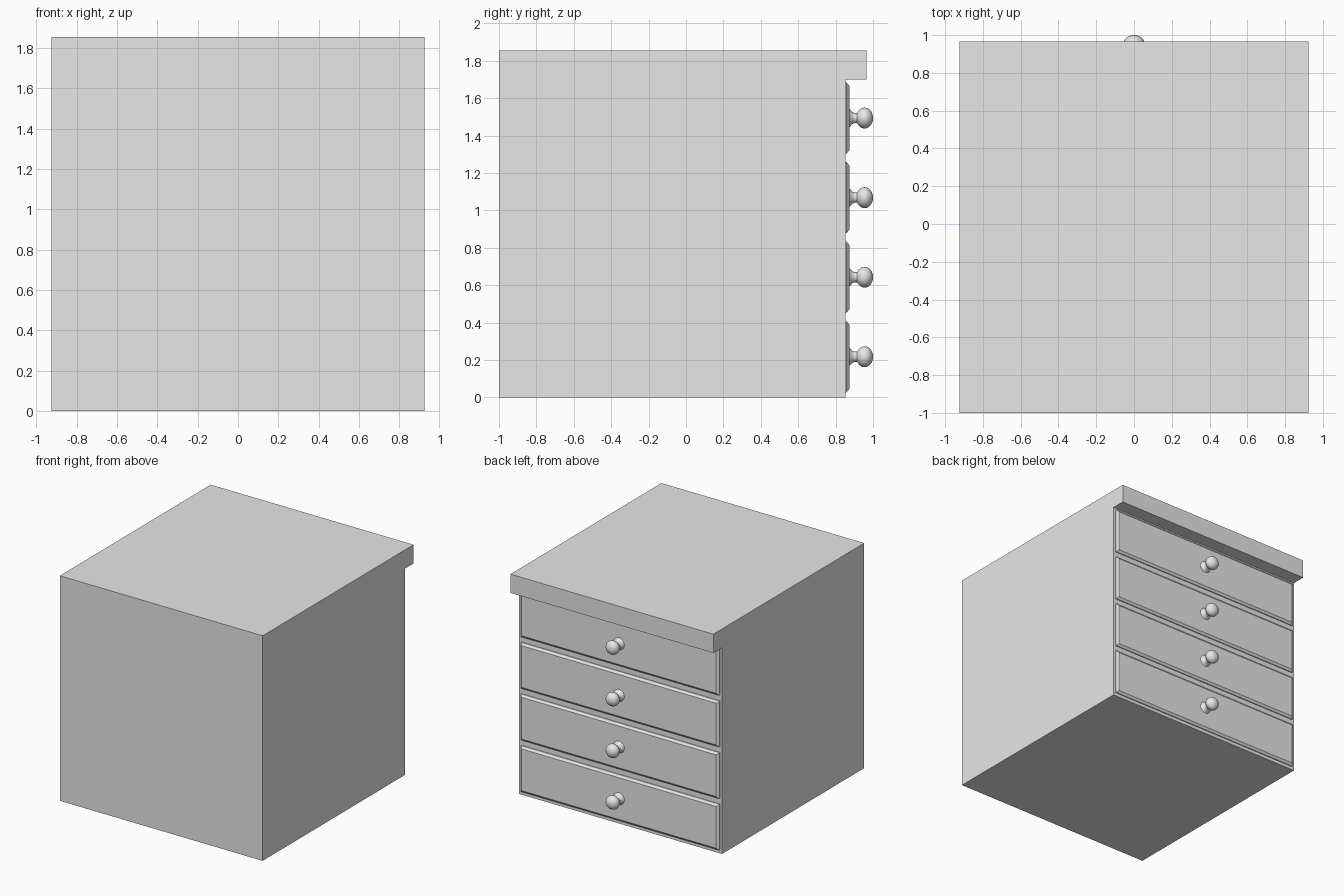
import bpy, bmesh, math
from mathutils import Matrix

if "Cube" in bpy.data.objects:
    bpy.data.objects.remove(bpy.data.objects["Cube"])

grey = bpy.data.materials.new("light_grey")
grey.diffuse_color = (0.8, 0.8, 0.8, 1)
grey.use_nodes = True
grey.node_tree.nodes["Principled BSDF"].inputs["Base Color"].default_value = grey.diffuse_color


def finish(name, bm):
    bmesh.ops.recalc_face_normals(bm, faces=bm.faces)
    me = bpy.data.meshes.new(name)
    bm.to_mesh(me)
    bm.free()
    me.materials.append(grey)
    ob = bpy.data.objects.new(name, me)
    bpy.context.collection.objects.link(ob)
    return ob


def drawer(name, x, z0, z1):
    """Panel with a chamfered rim, built from shrinking rectangles."""
    bm = bmesh.new()
    rings = []
    for y, inset in ((0.852, 0), (0.859, 0), (0.873, 0.018)):
        a, b, c = x - inset, z0 + inset, z1 - inset
        rings.append([bm.verts.new(p) for p in
                      ((-a, y, b), (a, y, b), (a, y, c), (-a, y, c))])
    for r, s in zip(rings, rings[1:]):
        for i in range(4):
            j = (i + 1) % 4
            bm.faces.new((r[i], r[j], s[j], s[i]))
    bm.faces.new(rings[0])
    bm.faces.new(rings[-1])
    return finish(name, bm)


def knob(name, z):
    """Flared stem and flattened ball turned around the y axis."""
    profile = [(0, 0.872), (0.05, 0.872), (0.045, 0.878), (0.032, 0.889),
               (0.027, 0.903), (0.027, 0.915)]
    for i in range(11):
        t = math.radians(150 - 15 * i)
        profile.append((0.056 * math.sin(t), 0.955 + 0.045 * math.cos(t)))
    bm = bmesh.new()
    vs = [bm.verts.new((r, y, 0)) for r, y in profile]
    edges = [bm.edges.new(p) for p in zip(vs, vs[1:])]
    bmesh.ops.spin(bm, geom=vs + edges, cent=(0, 0, 0), axis=(0, 1, 0),
                   angle=2 * math.pi, steps=24)
    bmesh.ops.remove_doubles(bm, verts=bm.verts, dist=1e-4)
    bmesh.ops.translate(bm, verts=bm.verts, vec=(0, 0, z))
    ob = finish(name, bm)
    bpy.ops.object.select_all(action='DESELECT')
    bpy.context.view_layer.objects.active = ob
    ob.select_set(True)
    bpy.ops.object.shade_smooth_by_angle(angle=math.radians(40))


# Cabinet body with overhanging top edge: one side profile extruded across x
W, H = 0.925, 1.855
bm = bmesh.new()
side = [(-1, 0), (0.852, 0), (0.852, 1.70), (0.965, 1.70), (0.965, H), (-1, H)]
face = bm.faces.new([bm.verts.new((-W, y, z)) for y, z in side])
ext = bmesh.ops.extrude_face_region(bm, geom=[face], use_keep_orig=True)
bmesh.ops.translate(bm, vec=(2 * W, 0, 0),
                    verts=[g for g in ext["geom"] if isinstance(g, bmesh.types.BMVert)])
finish("cabinet_body", bm)

# Four drawers, each with a knob
for i in range(4):
    z = 0.217 + 0.4255 * i
    drawer(f"drawer_{i + 1}", 0.905, z - 0.19, z + 0.19)
    knob(f"knob_{i + 1}", z)
